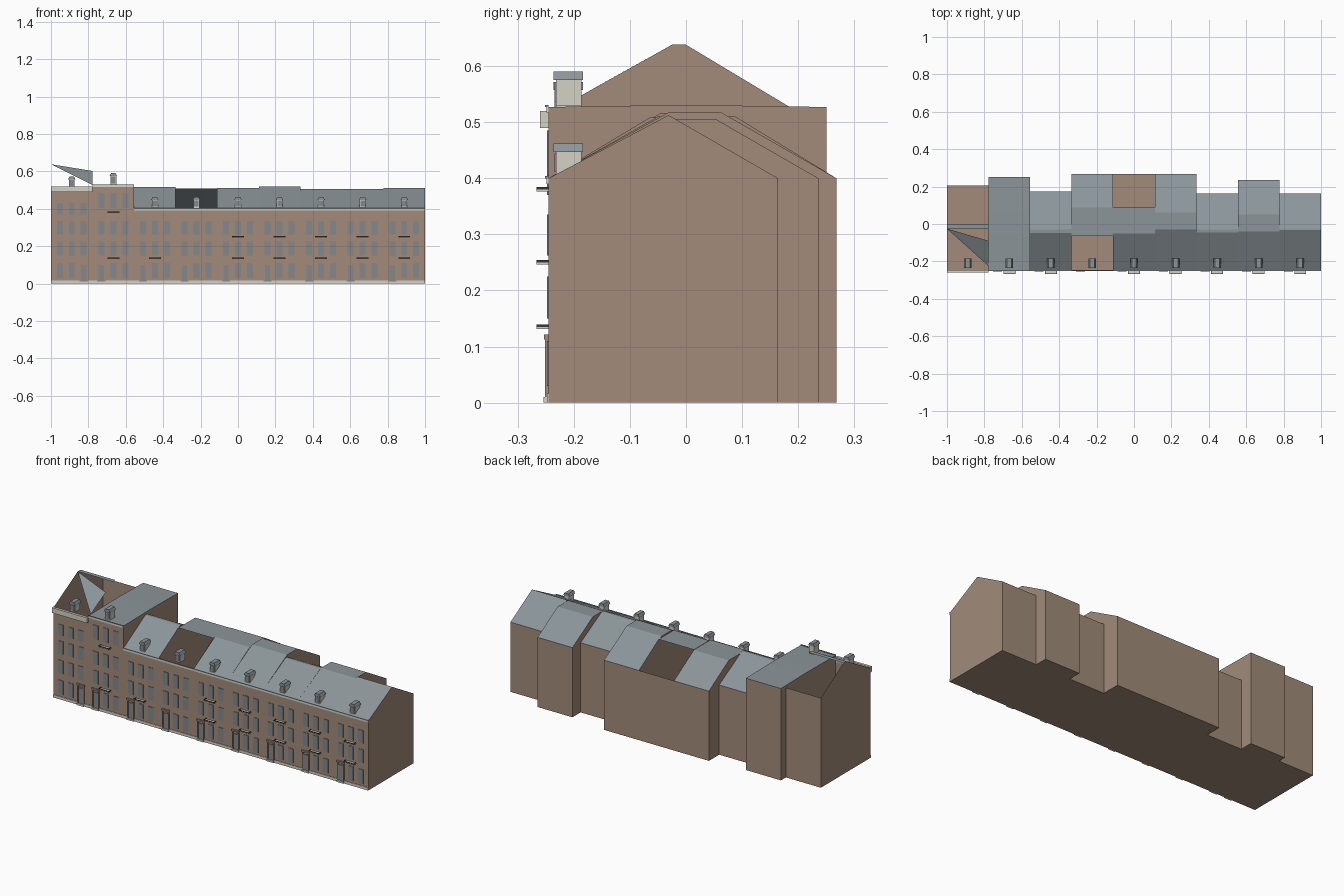
import bpy, bmesh

if "Cube" in bpy.data.objects:
    bpy.data.objects.remove(bpy.data.objects["Cube"], do_unlink=True)


def material(name, r, g, b):
    m = bpy.data.materials.new(name)
    m.use_nodes = True
    m.diffuse_color = (r, g, b, 1)
    m.node_tree.nodes["Principled BSDF"].inputs["Base Color"].default_value = (r, g, b, 1)
    return m


BRICK = material("brown brick", 0.36, 0.26, 0.195)
SLATE = material("grey slate", 0.26, 0.30, 0.32)
GLASS = material("grey glass", 0.23, 0.25, 0.26)
STONE = material("cream stone", 0.66, 0.64, 0.56)
IRON = material("dark iron", 0.04, 0.04, 0.04)

FRONT = -0.245
WIDTH = 2 / 9


def finish(name, bm, *mats):
    mesh = bpy.data.meshes.new(name)
    bm.to_mesh(mesh)
    bm.free()
    for m in mats:
        mesh.materials.append(m)
    obj = bpy.data.objects.new(name, mesh)
    bpy.context.scene.collection.objects.link(obj)
    return obj


def add_box(bm, x0, x1, y0, y1, z0, z1):
    verts = bmesh.ops.create_cube(bm, size=1)["verts"]
    for v in verts:
        v.co.x = x0 if v.co.x < 0 else x1
        v.co.y = y0 if v.co.y < 0 else y1
        v.co.z = z0 if v.co.z < 0 else z1
    return verts


def boxes(name, mat, spans):
    bm = bmesh.new()
    for s in spans:
        add_box(bm, *s)
    return finish(name, bm, mat)


def house(name, x0, x1, eave, ridge, top, back, missing=(), open_side=False):
    """Shell extruded along x; missing lists the roof strips left open."""
    profile = [(FRONT, 0), (FRONT, eave), (ridge[0], top), (ridge[1], top),
               (back, eave), (back, 0)]
    bm = bmesh.new()
    left = [bm.verts.new((x0, y, z)) for y, z in profile]
    right = [bm.verts.new((x1, y, z)) for y, z in profile]
    bm.faces.new(left[::-1])
    if not open_side:
        bm.faces.new(right)
    for i in range(len(profile)):
        if i in missing:
            continue
        j = (i + 1) % len(profile)
        f = bm.faces.new((left[i], left[j], right[j], right[i]))
        f.material_index = 1 if i in (1, 2, 3) else 0
    bmesh.ops.recalc_face_normals(bm, faces=bm.faces)
    return finish(name, bm, BRICK, SLATE)


# Per house: eave, ridge start and end, ridge height, back, open strips
houses = [
    (0.515, (-0.025, 0.0), 0.638, 0.205, (1, 3)),
    (0.527, (-0.05, 0.05), 0.53, 0.25, ()),
    (0.40, (-0.047, -0.03), 0.515, 0.175, ()),
    (0.40, (-0.065, 0.088), 0.508, 0.268, (1,)),
    (0.40, (-0.05, 0.088), 0.51, 0.268, (3,)),
    (0.40, (-0.03, 0.062), 0.518, 0.268, ()),
    (0.40, (-0.045, -0.03), 0.505, 0.162, ()),
    (0.40, (-0.04, 0.052), 0.506, 0.236, ()),
    (0.40, (-0.032, -0.03), 0.512, 0.164, ()),
]

windows, doors, surrounds, steps = [], [], [], []
cornices, gutters, slabs, rails = [], [], [], []
dormer_walls, dormer_glass, dormer_roofs = [], [], []

for n, (eave, ridge, top, back, missing) in enumerate(houses):
    x0 = -1 + n * WIDTH
    x1 = x0 + WIDTH
    mid = (x0 + x1) / 2
    house(f"house_{n + 1}", x0, x1, eave, ridge, top, back, missing, n == 0)

    # Windows and door: three bays, the door in an outer bay
    side = 1 if n == 0 else -1
    floors = [(0.03, 0.11), (0.15, 0.225), (0.262, 0.335)]
    if n == 0:
        floors.append((0.37, 0.43))
    if n == 1:
        floors.append((0.405, 0.485))
    for level, (z0, z1) in enumerate(floors):
        for bay in (-1, 0, 1):
            if level == 0 and bay == side:
                continue
            x = mid + bay * 0.064
            windows.append((x - 0.016, x + 0.016, FRONT - 0.003, FRONT, z0, z1))
    door = mid + side * 0.064
    doors.append((door - 0.014, door + 0.014, FRONT - 0.004, FRONT, 0.012, 0.1))
    for s in (-1, 1):
        x = door + s * 0.018
        surrounds.append((x - 0.004, x + 0.004, FRONT - 0.006, FRONT, 0.01, 0.113))
    surrounds.append((door - 0.024, door + 0.024, FRONT - 0.008, FRONT, 0.113, 0.122))
    steps.append((door - 0.022, door + 0.022, FRONT - 0.009, FRONT, 0, 0.01))

    # Plinth either side of the step
    steps.append((x0, door - 0.022, FRONT - 0.003, FRONT, 0, 0.016))
    steps.append((door + 0.022, x1, FRONT - 0.003, FRONT, 0, 0.016))

    # Cornice and gutter
    if n == 0:
        cornices.append((x0, x1, FRONT - 0.015, FRONT, 0.49, 0.52))
    else:
        cornices.append((x0, x1, FRONT - 0.004, FRONT, eave - 0.01, eave))
        gutters.append((x0, x1, FRONT - 0.006, FRONT, eave, eave + 0.004))

    # Balconies at the middle bay
    levels = {0: (), 1: (0.135, 0.38), 2: (0.135,), 3: ()}.get(n, (0.135, 0.25))
    for z in levels:
        a, b, y = mid - 0.032, mid + 0.032, FRONT - 0.021
        slabs.append((a, b, y, FRONT, z - 0.004, z))
        rails.append((a, b, y, y + 0.002, z, z + 0.004))
        rails += [(x, x + 0.002, y, FRONT, z, z + 0.004) for x in (a, b - 0.002)]

    # Dormer
    base = {0: 0.515, 1: 0.53}.get(n, 0.405)
    h = 0.575 if n == 1 else base + 0.042
    dormer_walls.append((mid - 0.016, mid + 0.016, -0.232, -0.186, base, h))
    dormer_glass.append((mid - 0.012, mid + 0.012, -0.234, -0.232, base + 0.006, h - 0.003))
    dormer_roofs.append((mid - 0.02, mid + 0.02, -0.236, -0.184, h, h + 0.015))

boxes("windows", GLASS, windows)
boxes("doors", GLASS, doors)
boxes("door_surrounds", BRICK, surrounds)
boxes("steps_and_plinth", STONE, steps)
boxes("cornices", STONE, cornices)
boxes("gutters", SLATE, gutters)
boxes("balcony_slabs", STONE, slabs)
boxes("balcony_rails", IRON, rails)
boxes("dormer_walls", STONE, dormer_walls)
boxes("dormer_windows", GLASS, dormer_glass)

# Dormer roofs taper towards the top
bm = bmesh.new()
for s in dormer_roofs:
    centre = (s[0] + s[1]) / 2
    for v in add_box(bm, *s):
        if v.co.z > s[5] - 0.001:
            v.co.x = centre + (v.co.x - centre) * 0.6
finish("dormer_roofs", bm, SLATE)

# Remaining triangle of the front roof slope on the tall end house
bm = bmesh.new()
edge = -1 + WIDTH
corners = [(-1, -0.025, 0.638), (edge, -0.225, 0.527), (edge, -0.09, 0.602)]
bm.faces.new([bm.verts.new(c) for c in corners])
finish("end_roof_slope", bm, SLATE)
